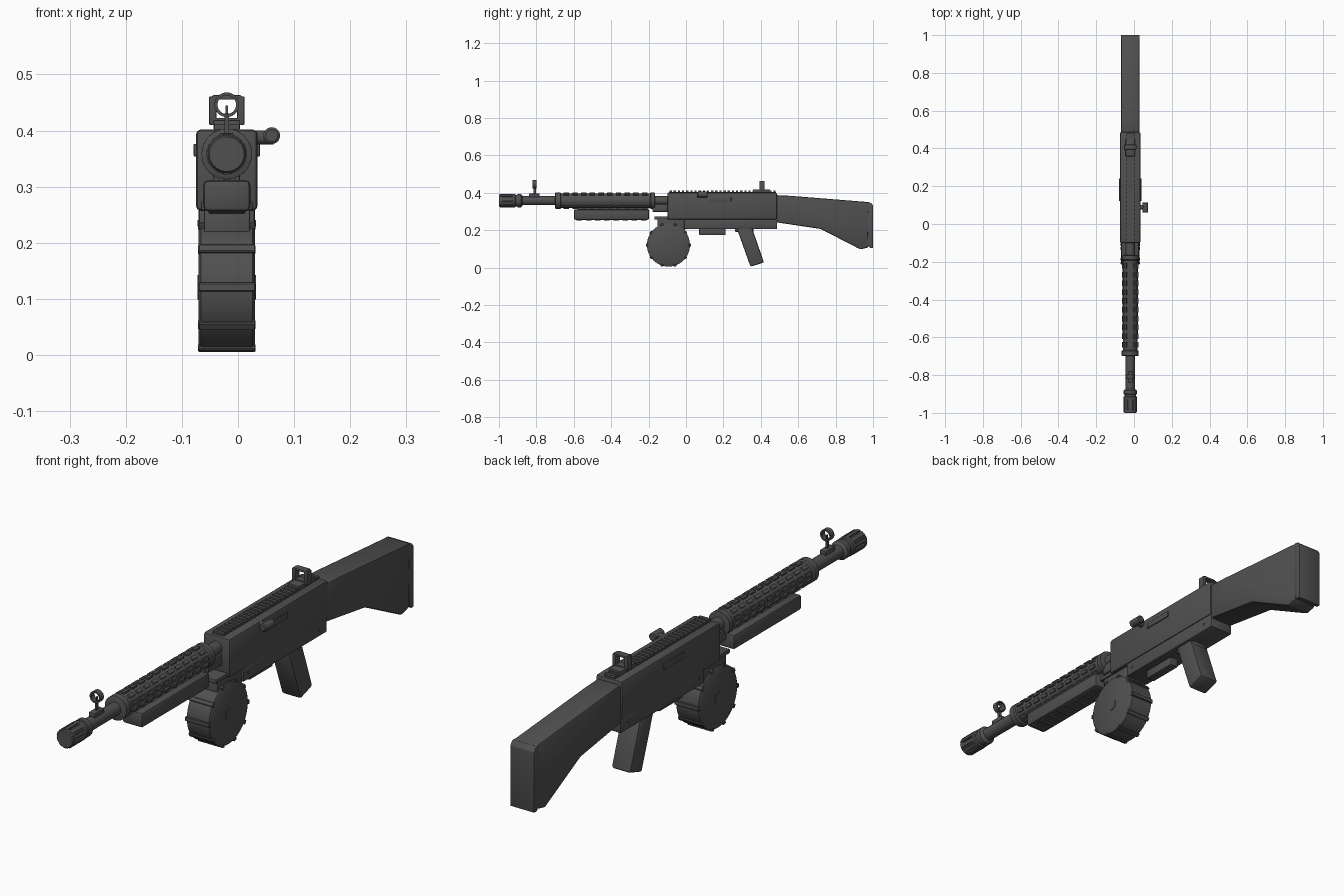
import bpy, bmesh, math
from mathutils import Matrix, Vector

old = bpy.data.objects.get("Cube")
if old:
    bpy.data.objects.remove(old)

CX = -0.02      # side-to-side centre of the body
BORE = 0.358    # barrel axis height
parts = []

metal = bpy.data.materials.new("dark_grey")
metal.use_nodes = True
metal.diffuse_color = (0.08, 0.08, 0.08, 1)
metal.node_tree.nodes["Principled BSDF"].inputs["Base Color"].default_value = (0.08, 0.08, 0.08, 1)


def finish(name, bm):
    bmesh.ops.recalc_face_normals(bm, faces=bm.faces[:])
    mesh = bpy.data.meshes.new(name)
    bm.to_mesh(mesh)
    bm.free()
    mesh.materials.append(metal)
    obj = bpy.data.objects.new(name, mesh)
    bpy.context.collection.objects.link(obj)
    parts.append(obj)
    return obj


def soften(bm, width, segments=2):
    if width:
        sharp = [e for e in bm.edges if e.calc_face_angle(0) > 0.5]
        bmesh.ops.bevel(bm, geom=sharp, offset=width, segments=segments,
                        affect='EDGES', profile=0.5)


def add_box(bm, centre, size, turn=Matrix()):
    bmesh.ops.create_cube(bm, size=1, matrix=Matrix.Translation(centre) @ turn
                          @ Matrix.Diagonal((*size, 1)))


def box(name, x, y, z, bevel=0.0):
    bm = bmesh.new()
    add_box(bm, [sum(r) / 2 for r in (x, y, z)], [r[1] - r[0] for r in (x, y, z)])
    soften(bm, bevel)
    return finish(name, bm)


def prism(name, profile, half, bevel=0.0):
    """Side outline of (y, z) points, extruded across the body."""
    bm = bmesh.new()
    face = bm.faces.new([bm.verts.new((CX - half, y, z)) for y, z in profile])
    out = bmesh.ops.extrude_face_region(bm, geom=[face])
    moved = [v for v in out["geom"] if isinstance(v, bmesh.types.BMVert)]
    bmesh.ops.translate(bm, verts=moved, vec=(2 * half, 0, 0))
    bmesh.ops.recalc_face_normals(bm, faces=bm.faces[:])
    soften(bm, bevel)
    return finish(name, bm)


def lathe(name, profile, origin, axis='Y', sides=32, closed=False):
    """Spin (position along axis, radius) points about the axis."""
    bm = bmesh.new()
    rings = []
    for t, r in profile:
        ring = []
        for k in range(sides):
            a = math.tau * k / sides
            u, w = r * math.cos(a), r * math.sin(a)
            p = (u, t, w) if axis == 'Y' else (t, u, w)
            ring.append(bm.verts.new(Vector(origin) + Vector(p)))
        rings.append(ring)
    pairs = list(zip(rings, rings[1:]))
    if closed:
        pairs.append((rings[-1], rings[0]))
    else:
        bm.faces.new(rings[0])
        bm.faces.new(rings[-1])
    for a, b in pairs:
        for k in range(sides):
            n = (k + 1) % sides
            bm.faces.new((a[k], a[n], b[n], b[k]))
    return finish(name, bm)


def ring(name, y, z, outer, inner, depth):
    h = depth / 2
    lathe(name, [(-h, inner), (-h, outer), (h, outer), (h, inner)], (CX, y, z), closed=True)


def mid(half):
    return (CX - half, CX + half)


# Barrel and muzzle
axis = (CX, 0, BORE)
lathe("barrel", [(-0.9, 0.024), (-0.09, 0.024)], axis)
lathe("muzzle", [(-1, 0.031), (-0.995, 0.034), (-0.982, 0.034), (-0.98, 0.031), (-0.93, 0.031),
                 (-0.928, 0.036), (-0.915, 0.036), (-0.912, 0.031), (-0.902, 0.031),
                 (-0.9, 0.035), (-0.882, 0.035), (-0.873, 0.024)], axis)
bm = bmesh.new()
for k in range(10):
    turn = Matrix.Rotation(math.tau * k / 10, 4, 'Y')
    add_box(bm, Vector(axis) + turn @ Vector((0, -0.96, 0.031)), (0.014, 0.07, 0.01), turn)
finish("muzzle_flutes", bm)

# Handguard with rows of raised pads
lathe("handguard", [(-0.7, 0.038), (-0.697, 0.045), (-0.672, 0.045), (-0.668, 0.039),
                    (-0.192, 0.039), (-0.188, 0.044), (-0.168, 0.044), (-0.165, 0.03)], axis)
bm = bmesh.new()
for k in range(10):
    turn = Matrix.Rotation(math.tau * k / 10, 4, 'Y')
    for i in range(10):
        y = -0.64 + 0.0465 * i
        add_box(bm, Vector(axis) + turn @ Vector((0, y, 0.04)), (0.013, 0.029, 0.01), turn)
finish("handguard_pads", bm)

# Lower foregrip with cross ribs
box("foregrip", mid(0.042), (-0.6, -0.197), (0.256, 0.312), 0.009)
bm = bmesh.new()
for i in range(8):
    add_box(bm, (CX, -0.57 + 0.049 * i, 0.257), (0.066, 0.03, 0.012))
soften(bm, 0.003, 1)
finish("foregrip_ribs", bm)
box("foregrip_mount", mid(0.015), (-0.58, -0.2), (0.3, 0.33))
box("gas_block", mid(0.024), (-0.18, -0.09), (0.298, 0.34), 0.005)

# Receiver
box("receiver", mid(0.055), (-0.1, 0.487), (0.257, 0.402), 0.009)
box("lower_receiver", mid(0.05), (-0.01, 0.487), (0.206, 0.265), 0.006)
box("magazine_plate", mid(0.046), (-0.168, 0.0), (0.258, 0.274), 0.003)
box("magazine_neck", mid(0.041), (-0.152, -0.004), (0.2, 0.262), 0.003)
for side in (-1, 1):
    x = CX + side * 0.055
    box("port_cover", (x - 0.004, x + 0.004), (0.122, 0.242), (0.354, 0.376), 0.0015)
    for y in (0.02, 0.44):
        lathe("receiver_pin", [(-0.002, 0.006), (0.002, 0.006)],
              (CX + side * 0.05, y, 0.235), 'X', 12)

# Top rail
box("rail_base", mid(0.022), (-0.09, 0.48), (0.398, 0.405))
bm = bmesh.new()
for i in range(26):
    add_box(bm, (CX, -0.082 + 0.0222 * i, 0.406), (0.046, 0.012, 0.012))
finish("rail_teeth", bm)

# Charging handle
lathe("handle_stem", [(0.03, 0.0125), (0.063, 0.0125)], (0, 0.088, 0.388), 'X', 20)
lathe("handle_knob", [(0.06, 0.011), (0.063, 0.015), (0.112, 0.015), (0.115, 0.011)],
      (0.06, 0, 0.391), 'Y', 20)

# Rear sight
box("rear_sight_base", mid(0.024), (0.358, 0.45), (0.402, 0.419), 0.003)
for side in (-1, 1):
    x = CX + side * 0.025
    box("rear_sight_post", (x - 0.007, x + 0.007), (0.393, 0.42), (0.41, 0.461), 0.003)
box("rear_sight_foot", mid(0.026), (0.393, 0.42), (0.41, 0.422))
box("rear_sight_bar", mid(0.026), (0.393, 0.42), (0.455, 0.463), 0.002)

# Front sight
box("front_sight_base", mid(0.013), (-0.84, -0.782), (0.376, 0.396), 0.004)
box("front_sight_stem", mid(0.004), (-0.815, -0.803), (0.39, 0.43))
ring("front_sight_ring", -0.809, 0.446, 0.022, 0.0165, 0.022)
box("front_sight_pin", mid(0.002), (-0.812, -0.806), (0.425, 0.445))

# Drum magazine
drum = (CX, -0.094, 0.121)
lathe("drum", [(-0.05, 0.108), (-0.046, 0.115), (0.046, 0.115), (0.05, 0.108)], drum, 'X', 48)
lathe("drum_hub", [(-0.052, 0.022), (0.052, 0.022)], drum, 'X', 24)
bm = bmesh.new()
for k in range(10):
    turn = Matrix.Rotation(math.tau * (k + 0.5) / 10, 4, 'X')
    add_box(bm, Vector(drum) + turn @ Vector((0, 0, 0.114)), (0.102, 0.016, 0.012), turn)
soften(bm, 0.002, 1)
finish("drum_ribs", bm)

# Trigger housing and pistol grip
box("trigger_guard", mid(0.018), (0.07, 0.212), (0.174, 0.21), 0.005)
prism("pistol_grip", [(0.27, 0.215), (0.352, 0.215), (0.417, 0.028), (0.345, 0.005)], 0.04, 0.008)
box("grip_collar", mid(0.03), (0.262, 0.36), (0.192, 0.21), 0.003)

# Stock and butt pad
prism("stock", [(0.48, 0.388), (0.56, 0.384), (0.985, 0.35), (0.975, 0.108), (0.932, 0.098),
                (0.72, 0.207), (0.48, 0.243)], 0.049, 0.008)
prism("butt_pad", [(0.975, 0.349), (0.99, 0.346), (1.0, 0.332), (1.0, 0.105), (0.985, 0.105),
                   (0.97, 0.12)], 0.05, 0.002)

# Smooth curved faces while keeping hard edges
bpy.ops.object.select_all(action='DESELECT')
for obj in parts:
    obj.select_set(True)
bpy.context.view_layer.objects.active = parts[0]
bpy.ops.object.shade_smooth_by_angle(angle=math.radians(35))
